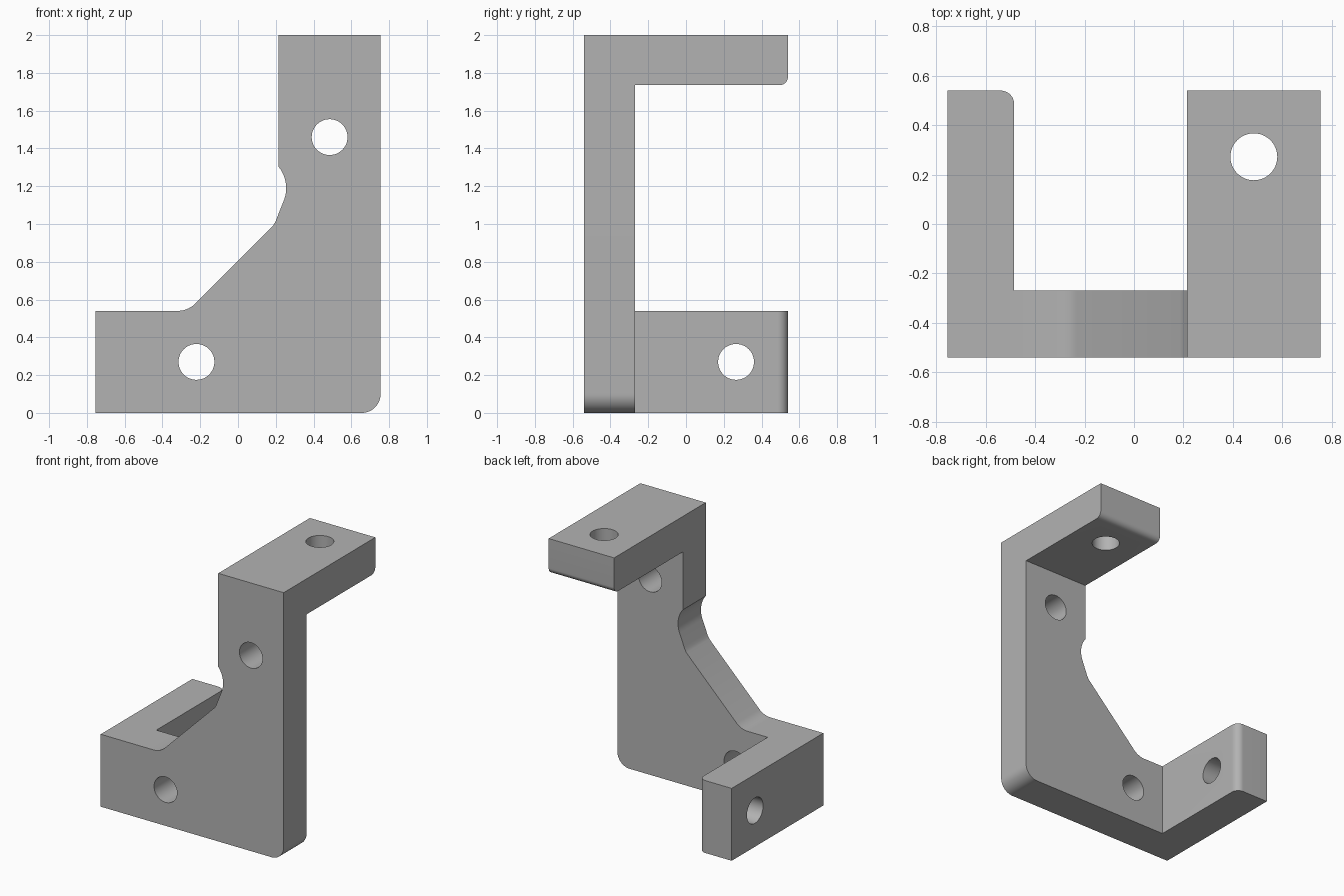
import bpy, bmesh, math
from mathutils import Vector

cube = bpy.data.objects.get("Cube")
if cube:
    bpy.data.objects.remove(cube, do_unlink=True)

grey = bpy.data.materials.new("plain grey")
grey.use_nodes = True
grey.diffuse_color = (0.45, 0.45, 0.45, 1)
grey.node_tree.nodes["Principled BSDF"].inputs["Base Color"].default_value = (0.45, 0.45, 0.45, 1)

W, D, T = 0.755, 0.54, 0.27      # half width, half depth, plate thickness
HOLE = 0.095


def arc(cx, cy, r, a0, a1, n=12):
    """Points along a circular arc, angles in degrees."""
    angles = [math.radians(a0 + (a1 - a0) * i / n) for i in range(n + 1)]
    return [(cx + r * math.cos(a), cy + r * math.sin(a)) for a in angles]


def prism(name, points, axis, lo, hi):
    """Extrude a 2D profile along an axis; the profile uses the other two axes in order."""
    def place(p, d):
        c = list(p)
        c.insert(axis, d)
        return Vector(c)
    bm = bmesh.new()
    face = bm.faces.new([bm.verts.new(place(p, lo)) for p in points])
    ext = bmesh.ops.extrude_face_region(bm, geom=[face])
    shift = place((0, 0), hi - lo)
    bmesh.ops.translate(bm, vec=shift,
                        verts=[g for g in ext["geom"] if isinstance(g, bmesh.types.BMVert)])
    bmesh.ops.recalc_face_normals(bm, faces=bm.faces)
    mesh = bpy.data.meshes.new(name)
    bm.to_mesh(mesh)
    bm.free()
    mesh.materials.append(grey)
    obj = bpy.data.objects.new(name, mesh)
    bpy.context.collection.objects.link(obj)
    return obj


def combine(base, other, operation):
    """Apply a boolean and discard the second object."""
    mod = base.modifiers.new("combine", "BOOLEAN")
    mod.operation, mod.solver, mod.object = operation, "EXACT", other
    bpy.context.view_layer.objects.active = base
    bpy.ops.object.modifier_apply(modifier=mod.name)
    bpy.data.objects.remove(other, do_unlink=True)


# Front plate: rounded foot, waist notch, diagonal web
outline = [(-W, 0)] + arc(W - 0.1, 0.1, 0.1, -90, 0) + [(W, 2), (0.215, 2)]
outline += arc(0.075, 1.19, 0.18, 39, -23)
outline += [(0.205, 1.03), (0.197, 1.01), (0.185, 0.99)]
outline += arc(-0.319, 0.67, 0.13, -45, -90)
outline += [(-W, 0.54)]
bracket = prism("bracket", outline, 1, -D, T - D)

# Side arm: plan profile with one rounded inner corner
side = [(-W, -D), (T - W, -D)] + arc(T - W - 0.055, D - 0.055, 0.055, 0, 90) + [(-W, D)]
combine(bracket, prism("side_arm", side, 2, 0, 0.54), "UNION")

# Top arm: side profile with a rounded lower edge
top = [(-D, 1.735)] + arc(D - 0.045, 1.78, 0.045, -90, 0) + [(D, 2), (-D, 2)]
combine(bracket, prism("top_arm", top, 0, 0.215, W), "UNION")

# Bolt holes: centre, axis and span
holes = [((0.485, 1.46), 1, -0.7, -0.1), ((-0.22, 0.27), 1, -0.7, -0.1),
         ((0.265, 0.27), 0, -0.9, -0.4), ((0.485, 0.272), 2, 1.6, 2.1)]
for centre, axis, lo, hi in holes:
    circle = arc(*centre, HOLE, 0, 360, 48)[:-1]
    combine(bracket, prism("hole_cutter", circle, axis, lo, hi), "DIFFERENCE")

# Smooth the rounded faces, keep the edges sharp
bpy.ops.object.select_all(action="DESELECT")
bracket.select_set(True)
bpy.context.view_layer.objects.active = bracket
bpy.ops.object.shade_smooth_by_angle(angle=math.radians(15))
